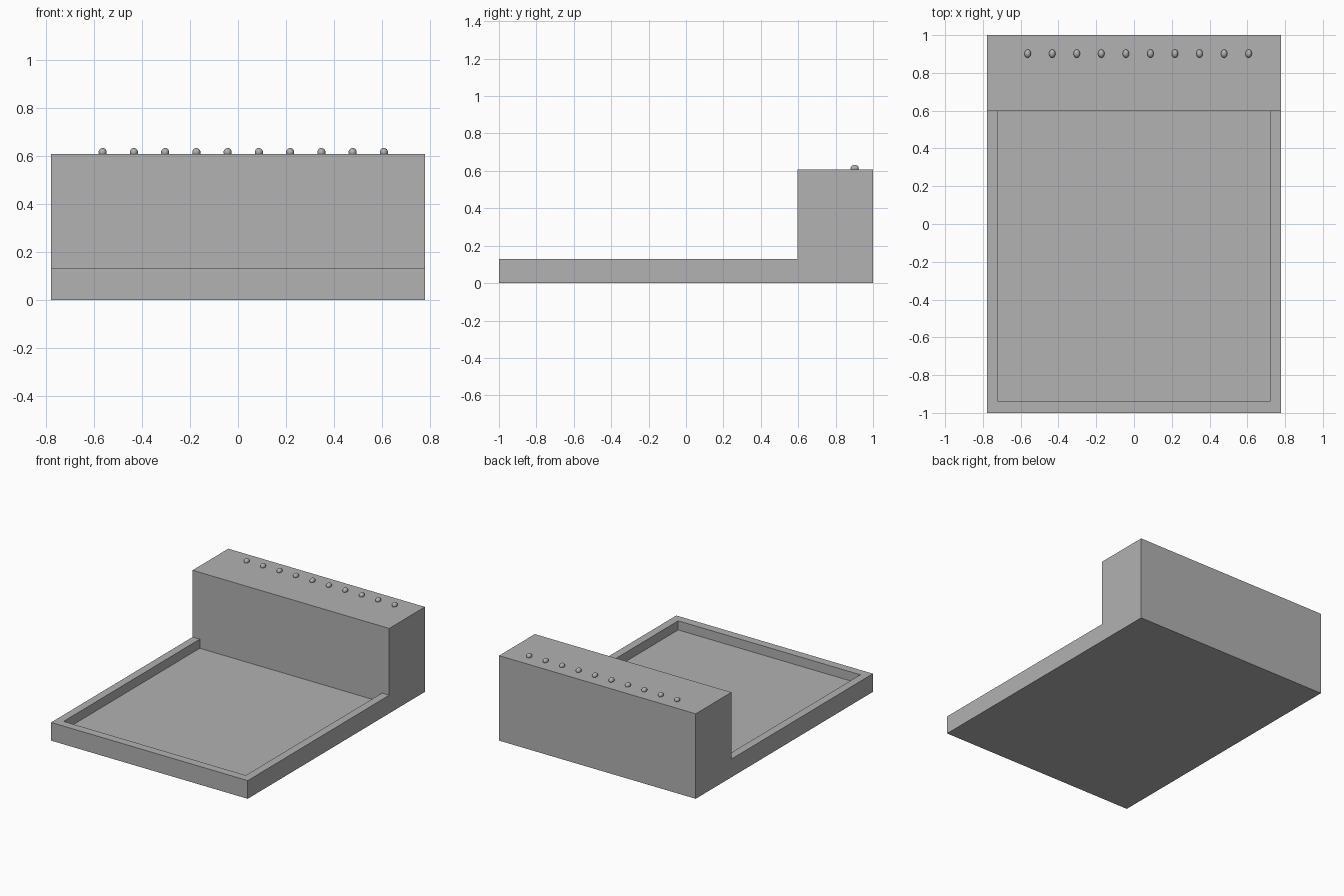
import bpy
import bmesh
from mathutils import Matrix, Vector

if "Cube" in bpy.data.objects:
    bpy.data.objects.remove(bpy.data.objects["Cube"], do_unlink=True)

WIDTH, LENGTH = 1.554, 2.0
RIM_TOP, FLOOR, BLOCK_TOP = 0.13, 0.065, 0.607
BLOCK_FRONT = 0.597
INNER_X, INNER_FRONT = 0.72, -0.94

grey = bpy.data.materials.new("plain grey")
grey.use_nodes = True
grey.diffuse_color = (0.445, 0.445, 0.445, 1)
grey.node_tree.nodes["Principled BSDF"].inputs["Base Color"].default_value = grey.diffuse_color


def finish(bm, name):
    bmesh.ops.recalc_face_normals(bm, faces=bm.faces)
    mesh = bpy.data.meshes.new(name)
    bm.to_mesh(mesh)
    bm.free()
    mesh.materials.append(grey)
    obj = bpy.data.objects.new(name, mesh)
    bpy.context.collection.objects.link(obj)
    return obj


def cut(bm, point, normal):
    geom = bm.verts[:] + bm.edges[:] + bm.faces[:]
    bmesh.ops.bisect_plane(bm, geom=geom, plane_co=point, plane_no=normal)


def push(bm, inside, dz):
    """Extrude the rim-height face whose centre passes the test."""
    bm.normal_update()
    faces = [f for f in bm.faces if f.normal.z > 0.9
             and abs(f.calc_center_median().z - RIM_TOP) < 0.001
             and inside(f.calc_center_median())]
    for f in bmesh.ops.extrude_discrete_faces(bm, faces=faces)["faces"]:
        bmesh.ops.translate(bm, verts=f.verts[:], vec=(0, 0, dz))


# Body: one slab with a raised back block and a sunken tray
bm = bmesh.new()
bmesh.ops.create_cube(bm, size=1, matrix=Matrix.Translation((0, 0, RIM_TOP / 2))
                      @ Matrix.Diagonal((WIDTH, LENGTH, RIM_TOP, 1)))
cut(bm, (0, BLOCK_FRONT, 0), (0, 1, 0))
push(bm, lambda c: c.y > BLOCK_FRONT, BLOCK_TOP - RIM_TOP)
for x in (-INNER_X, INNER_X):
    cut(bm, (x, 0, 0), (1, 0, 0))
cut(bm, (0, INNER_FRONT, 0), (0, 1, 0))
push(bm, lambda c: abs(c.x) < INNER_X and INNER_FRONT < c.y < BLOCK_FRONT, FLOOR - RIM_TOP)
bmesh.ops.dissolve_limit(bm, angle_limit=0.01, verts=bm.verts[:], edges=bm.edges[:])
finish(bm, "tray_body")

# Row of small rounded pegs along the top of the block
for i in range(10):
    bm = bmesh.new()
    centre = Vector((-0.563 + i * 0.13, 0.902, 0.614))
    bmesh.ops.create_uvsphere(bm, u_segments=24, v_segments=12, radius=1,
                              matrix=Matrix.Translation(centre)
                              @ Matrix.Diagonal((0.017, 0.022, 0.018, 1)))
    for f in bm.faces:
        f.smooth = True
    finish(bm, f"peg_{i + 1}")
